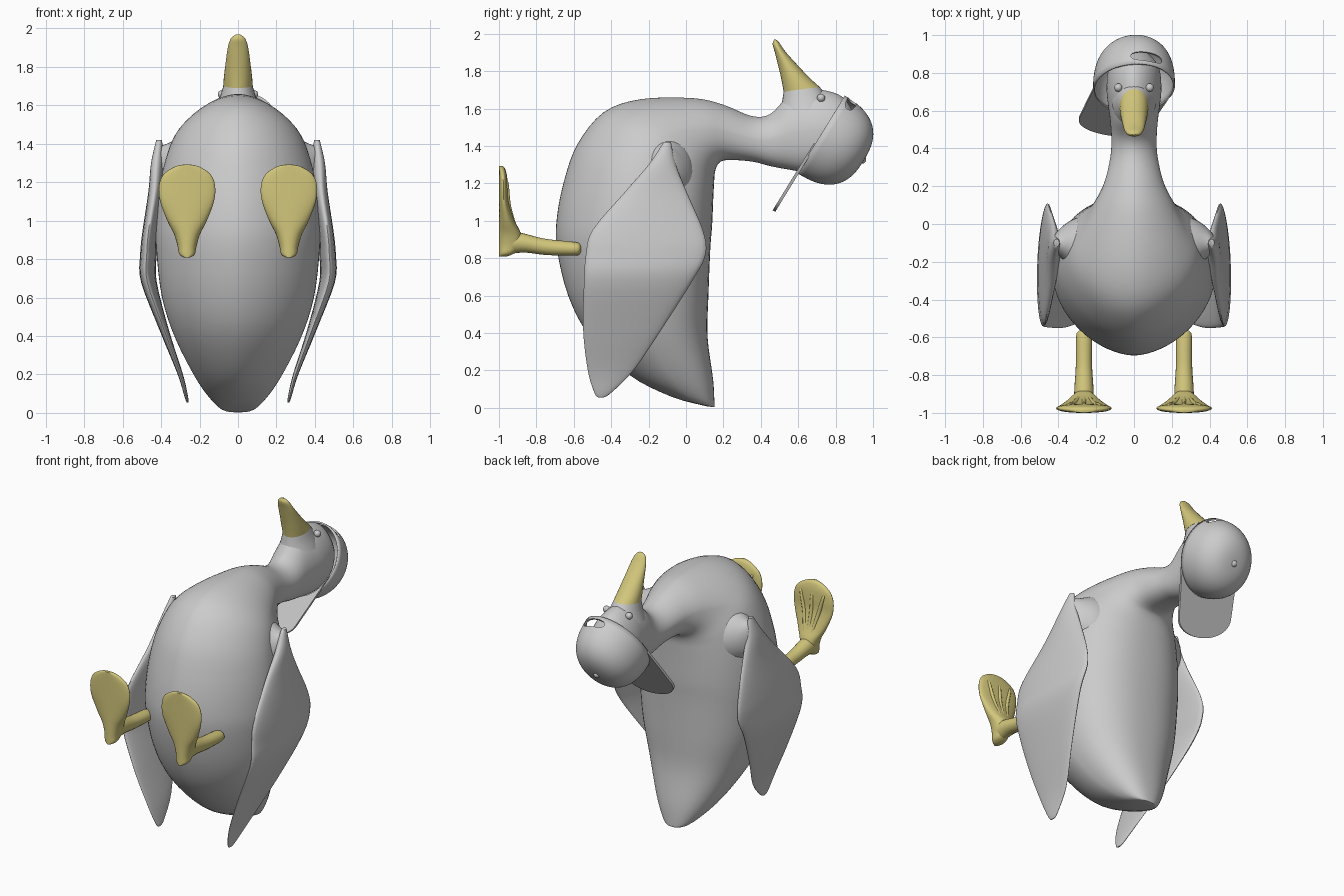
import bpy, bmesh, math
from mathutils import Vector as V

if "Cube" in bpy.data.objects:
    bpy.data.objects.remove(bpy.data.objects["Cube"])


def material(name, rgb):
    m = bpy.data.materials.new(name)
    m.diffuse_color = (*rgb, 1)
    m.use_nodes = True
    m.node_tree.nodes["Principled BSDF"].inputs["Base Color"].default_value = m.diffuse_color
    return m


GREY = material("light_grey", (0.6, 0.6, 0.6))
YELLOW = material("soft_yellow", (0.65, 0.57, 0.2))


def finish(name, bm, mat, angle=50):
    bmesh.ops.recalc_face_normals(bm, faces=bm.faces)
    me = bpy.data.meshes.new(name)
    bm.to_mesh(me)
    bm.free()
    me.materials.append(mat)
    ob = bpy.data.objects.new(name, me)
    bpy.context.collection.objects.link(ob)
    bpy.ops.object.select_all(action='DESELECT')
    ob.select_set(True)
    bpy.context.view_layer.objects.active = ob
    bpy.ops.object.shade_smooth_by_angle(angle=math.radians(angle))
    return ob


def spow(a, p):
    return math.copysign(abs(a) ** p, a)


def smooth_rings(rings, steps):
    """Catmull-Rom through rings of (centre, half-axis u, half-axis v)."""
    out = []
    for i in range(len(rings) - 1):
        q = [rings[max(0, min(len(rings) - 1, i + k))] for k in (-1, 0, 1, 2)]
        for s in range(steps):
            t = s / steps
            out.append([0.5 * (2 * b + (c - a) * t + (2 * a - 5 * b + 4 * c - d) * t * t
                               + (3 * b - a - 3 * c + d) * t ** 3)
                        for a, b, c, d in zip(*q)])
    return out + [rings[-1]]


def loft(rings, n=32, steps=4, power=2.0, power_neg=None, closed=True):
    """Superelliptic sweep; power_neg shapes the -v half."""
    bm = bmesh.new()
    loops = []
    for c, u, v in smooth_rings(rings, steps):
        loop = []
        for k in range(n):
            a = 2 * math.pi * k / n
            e = 2 / (power if math.sin(a) >= 0 else power_neg or power)
            loop.append(bm.verts.new(c + u * spow(math.cos(a), e) + v * spow(math.sin(a), e)))
        loops.append(loop)
    for r0, r1 in zip(loops, loops[1:]):
        for k in range(n):
            j = (k + 1) % n
            bm.faces.new((r0[k], r0[j], r1[j], r1[k]))
    bm.faces.new(loops[-1])
    if closed:
        bm.faces.new(loops[0])
    return bm


def ball(name, loc, size, mat):
    bm = bmesh.new()
    bmesh.ops.create_uvsphere(bm, u_segments=20, v_segments=12, radius=size)
    bmesh.ops.translate(bm, verts=bm.verts, vec=V(loc))
    return finish(name, bm, mat)


def profile_rings(rows):
    """Rows: outer y,z - inner y,z - half width."""
    res = []
    for y0, z0, y1, z1, w in rows:
        a, b = V((0, y0, z0)), V((0, y1, z1))
        res.append(((a + b) / 2, V((w, 0, 0)), (a - b) / 2))
    return res


# Body, neck and head in one sweep from tail to crown
body = [(.11, .008, .15, .003, .04), (-.08, .06, .152, .02, .11), (-.31, .18, .145, .15, .21),
        (-.52, .39, .115, .38, .325), (-.63, .6, .12, .6, .395), (-.69, .85, .13, .85, .425),
        (-.69, 1.02, .14, .98, .425), (-.65, 1.22, .145, 1.1, .41), (-.58, 1.41, .15, 1.2, .38),
        (-.44, 1.58, .155, 1.26, .335), (-.24, 1.65, .17, 1.3, .27), (.04, 1.655, .195, 1.32, .20),
        (.2, 1.62, .25, 1.325, .155), (.35, 1.56, .36, 1.315, .125), (.45, 1.57, .46, 1.29, .12),
        (.54, 1.66, .57, 1.27, .127), (.62, 1.69, .64, 1.26, .137), (.72, 1.70, .73, 1.26, .145),
        (.84, 1.66, .83, 1.3, .13), (.91, 1.55, .91, 1.38, .07)]
finish("body_and_head", loft(profile_rings(body), n=64, power=1.75, power_neg=2.4), GREY)

# Face rising into the beak, then the beak itself
face = [(.50, 1.58, .79, 1.6, .115), (.514, 1.64, .755, 1.66, .092), (.522, 1.69, .715, 1.715, .076)]
finish("beak_root", loft(profile_rings(face), n=28), GREY)
beak = [(.522, 1.69, .715, 1.715, .077), (.513, 1.74, .665, 1.76, .073), (.50, 1.80, .612, 1.815, .066),
        (.475, 1.90, .535, 1.90, .053), (.463, 1.945, .50, 1.95, .037), (.472, 1.968, .482, 1.968, .012)]
finish("beak", loft(profile_rings(beak), n=28), YELLOW)

# Wings: belly edge / back edge and half-thickness at each height
wing = [(1.42, -.12, -.08, .41, .41, .015), (1.3, -.20, -.055, .425, .415, .032),
        (1.15, -.33, .005, .435, .425, .036), (.95, -.5, .09, .465, .45, .038),
        (.82, -.535, .105, .475, .458, .042), (.68, -.545, .035, .472, .455, .04),
        (.42, -.55, -.13, .38, .38, .024), (.2, -.525, -.28, .30, .30, .014),
        (.08, -.49, -.40, .268, .268, .009), (.055, -.47, -.44, .262, .263, .004)]
# Shoulder flare from body to wing: x, y, z, half depth, half height
shoulder = [(.18, -.12, 1.26, .18, .23), (.3, -.11, 1.26, .145, .175), (.37, -.10, 1.27, .095, .13),
            (.415, -.10, 1.28, .05, .10), (.43, -.10, 1.28, .02, .05)]
leg = [(-.56, .85, .008, .008), (-.568, .85, .03, .027), (-.6, .85, .042, .037), (-.75, .86, .043, .043),
       (-.86, .88, .05, .05), (-.93, .885, .052, .06), (-.97, .88, .045, .05)]
foot = [(.808, .015, -.96), (.825, .04, -.92), (.87, .05, -.88), (.93, .068, -.882), (1.0, .103, -.915),
        (1.1, .14, -.947), (1.18, .146, -.952), (1.24, .123, -.957), (1.28, .065, -.968), (1.292, .015, -.98)]
ridge = [(.02, -.91, .95, .012), (.05, -.948, 1.08, .013), (.08, -.958, 1.2, .01), (.085, -.97, 1.23, .003)]
X, Y, Z = V((1, 0, 0)), V((0, 1, 0)), V((0, 0, 1))
for side, s in (("left", -1), ("right", 1)):
    rings = [(V((s * (x0 + x1) / 2, (y0 + y1) / 2, z)), V(((x1 - x0) / 2 * s, (y1 - y0) / 2, 0)), X * t)
             for z, y0, y1, x0, x1, t in wing]
    finish(side + "_wing", loft(rings, n=32), GREY, 60)
    finish(side + "_shoulder", loft([(V((s * x, y, z)), Y * a, Z * b) for x, y, z, a, b in shoulder]), GREY)
    ball(side + "_eye", (s * .083, .722, 1.657), .022, GREY)

    # Legs, webbed feet and toe ridges
    cx = s * .265
    finish(side + "_leg", loft([(V((cx, y, z)), X * a, Z * b) for y, z, a, b in leg], n=20), YELLOW)
    finish(side + "_foot", loft([(V((cx, (y - 1) / 2, z)), X * w, Y * ((y + 1) / 2)) for z, w, y in foot],
                                n=28, power=2.2), YELLOW)
    for k in (-1, 0, 1):
        finish(side + "_toe_ridge", loft([(V((cx + k * a, y, z)), X * r, Y * r) for a, y, z, r in ridge], n=10),
               YELLOW)

# Cap worn backwards and turned a little: dome axis, brim and side directions
C = V((0, .722, 1.462))
axis = V((0, .852, -.523))
turn = math.radians(17)
back = V((0, -.523, -.852)) * math.cos(turn) - X * math.sin(turn)
across = axis.cross(back)
dome = []
for i in range(22):
    a = math.radians(min(4.25 * i, 89))
    r = math.cos(a) ** .76
    dome.append((C + axis * (.268 * math.sin(a) ** .78), across * (.214 * r), back * (.246 * r)))
cap = finish("cap_dome", loft(dome, n=64, steps=1, closed=False), GREY)
mod = cap.modifiers.new("thickness", 'SOLIDIFY')
mod.thickness = .01
# Adjuster opening opposite the brim
cutter = finish("cap_opening_cutter", loft([(C + axis * .05 - back * d, across * .085, axis * .028)
                                            for d in (.1, .35)], n=32, steps=1, power=2.8), GREY)
cutter.hide_render = True
cutter.hide_set(True)
cut = cap.modifiers.new("opening", 'BOOLEAN')
cut.object = cutter
cut.operation = 'DIFFERENCE'
cut.solver = 'EXACT'
ball("cap_button", C + axis * .258, .022, GREY)

# Brim: thin plate from the rim to a rounded end
bm = bmesh.new()
arc = [math.pi * k / 20 for k in range(21)]
outline = [(-.19 * math.cos(a), .36 + .13 * spow(math.sin(a), .9)) for a in arc]
outline += [(.207 * math.cos(a), .238 * math.sin(a)) for a in arc]
lower, upper = ([bm.verts.new(C + across * w + back * b + axis * d) for w, b in outline] for d in (-.008, .008))
bm.faces.new(lower)
bm.faces.new(upper[::-1])
for k in range(len(lower)):
    j = (k + 1) % len(lower)
    bm.faces.new((lower[k], lower[j], upper[j], upper[k]))
finish("cap_brim", bm, GREY, 30)
